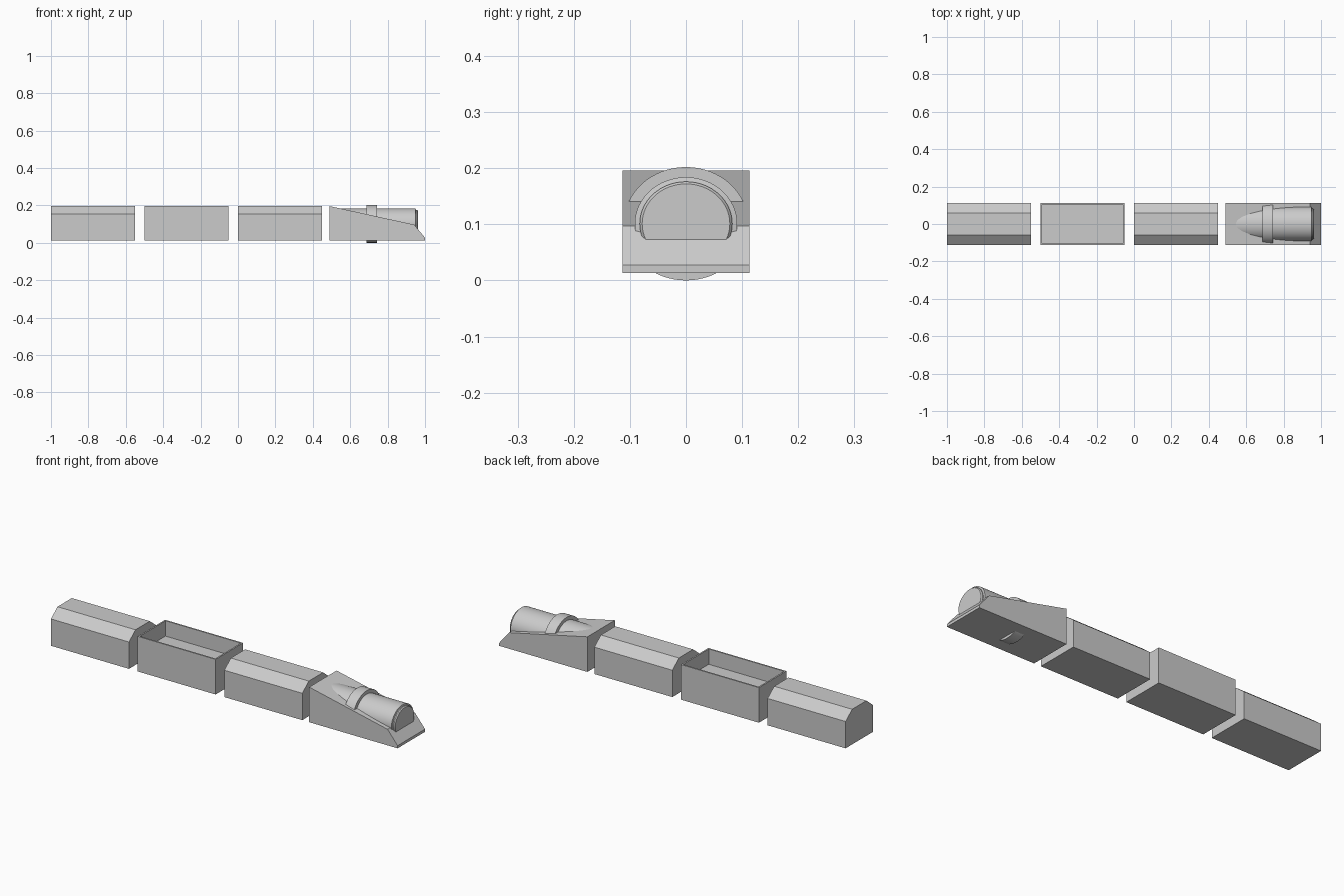
import bpy, bmesh, math

if "Cube" in bpy.data.objects:
    bpy.data.objects.remove(bpy.data.objects["Cube"])

HALF_W, BASE, TOP = 0.113, 0.013, 0.196
AXIS_Z, WIDEN = 0.101, 1.1      # barrel axis height, sideways stretch
CAR_LEN = 0.45


def finish(name, bm, smooth=False):
    bmesh.ops.recalc_face_normals(bm, faces=bm.faces)
    mesh = bpy.data.meshes.new(name)
    bm.to_mesh(mesh)
    bm.free()
    ob = bpy.data.objects.new(name, mesh)
    bpy.context.collection.objects.link(ob)
    if smooth:
        bpy.ops.object.select_all(action='DESELECT')
        ob.select_set(True)
        bpy.context.view_layer.objects.active = ob
        bpy.ops.object.shade_smooth_by_angle(angle=math.radians(30))
    return ob


def extrude(name, points, offset):
    """Close a polygon and sweep it along offset."""
    bm = bmesh.new()
    face = bm.faces.new([bm.verts.new(p) for p in points])
    out = bmesh.ops.extrude_face_region(bm, geom=[face])
    moved = [g for g in out['geom'] if isinstance(g, bmesh.types.BMVert)]
    bmesh.ops.translate(bm, verts=moved, vec=offset)
    return finish(name, bm)


def lathe_x(name, profile, sides=64):
    """Elliptical solid along x from (x, radius) stations."""
    bm = bmesh.new()
    rings = []
    for x, r in profile:
        rings.append([bm.verts.new((x, WIDEN * r * math.cos(a), AXIS_Z + r * math.sin(a)))
                      for a in (2 * math.pi * i / sides for i in range(sides))])
    for a, b in zip(rings, rings[1:]):
        for i in range(sides):
            j = (i + 1) % sides
            bm.faces.new((a[i], a[j], b[j], b[i]))
    bm.faces.new(rings[0])
    bm.faces.new(rings[-1])
    return finish(name, bm, smooth=True)


# Covered wagons with bevelled roofs
roof = [(-HALF_W, BASE), (HALF_W, BASE), (HALF_W, 0.153),
        (0.059, TOP), (-0.059, TOP), (-HALF_W, 0.153)]
for name, x in (("rear_covered_wagon", -1.0), ("front_covered_wagon", 0.0)):
    extrude(name, [(x, y, z) for y, z in roof], (CAR_LEN, 0, 0))

# Open wagon: box with inset, sunken top
box = [(-0.5, -HALF_W, BASE), (-0.5, HALF_W, BASE),
       (-0.5, HALF_W, TOP), (-0.5, -HALF_W, TOP)]
wagon = extrude("open_wagon", box, (CAR_LEN, 0, 0))
bm = bmesh.new()
bm.from_mesh(wagon.data)
bm.normal_update()
top = max(bm.faces, key=lambda f: f.calc_center_median().z)
bmesh.ops.inset_region(bm, faces=[top], thickness=0.011)
out = bmesh.ops.extrude_face_region(bm, geom=[top])
floor = [g for g in out['geom'] if isinstance(g, bmesh.types.BMVert)]
bmesh.ops.translate(bm, verts=floor, vec=(0, 0, -0.08))
if top.is_valid:
    bmesh.ops.delete(bm, geom=[top], context='FACES_ONLY')
bm.to_mesh(wagon.data)
bm.free()

# Engine wedge body
wedge = [(0.49, BASE), (1.0, BASE), (1.0, 0.027), (0.942, 0.097), (0.49, TOP)]
extrude("engine_body", [(x, -HALF_W, z) for x, z in wedge], (0, 2 * HALF_W, 0))

# Barrel, with stepped nose cap, and its band
lathe_x("engine_barrel", [(0.5, 0.083), (0.949, 0.083), (0.951, 0.075),
                          (0.957, 0.075), (0.962, 0.071)])
lathe_x("barrel_band", [(0.688, 0.101), (0.743, 0.101)])
